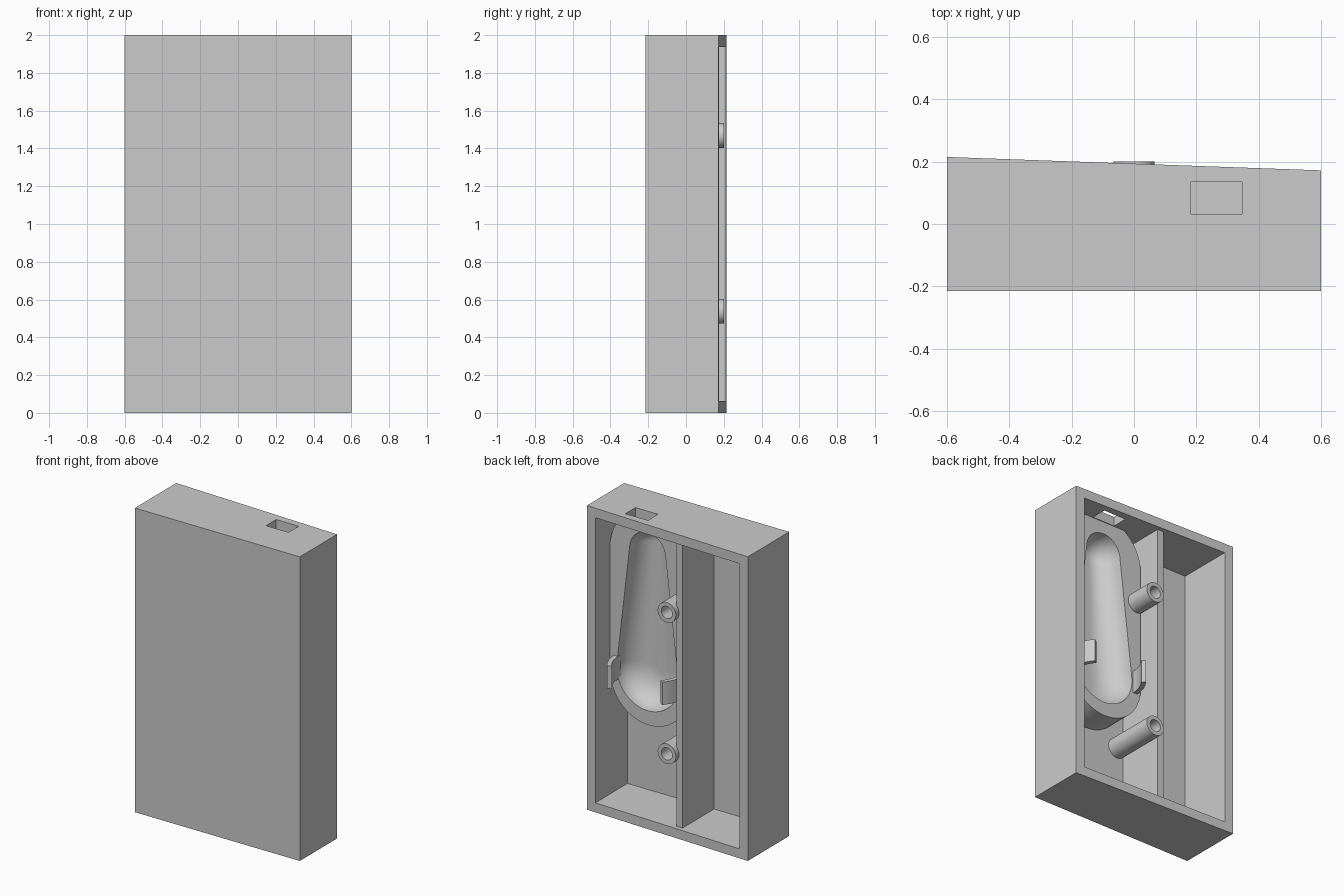
import bpy, bmesh
from math import sin, cos, pi, asin, radians

if "Cube" in bpy.data.objects:
    bpy.data.objects.remove(bpy.data.objects["Cube"], do_unlink=True)

grey = bpy.data.materials.new("plain_grey")
grey.use_nodes = True
grey.diffuse_color = (0.6, 0.6, 0.6, 1)
for node in grey.node_tree.nodes:
    if node.type == 'BSDF_PRINCIPLED':
        node.inputs["Base Color"].default_value = (0.6, 0.6, 0.6, 1)


def loft(name, rings):
    """Closed solid skinned through rings of equal point count, capped at both ends."""
    bm = bmesh.new()
    loops = [[bm.verts.new(p) for p in ring] for ring in rings]
    n = len(loops[0])
    for a, b in zip(loops, loops[1:]):
        for i in range(n):
            j = (i + 1) % n
            bm.faces.new((a[i], a[j], b[j], b[i]))
    bm.faces.new(loops[0][::-1])
    bm.faces.new(loops[-1])
    bmesh.ops.recalc_face_normals(bm, faces=bm.faces)
    mesh = bpy.data.meshes.new(name)
    bm.to_mesh(mesh)
    bm.free()
    mesh.materials.append(grey)
    obj = bpy.data.objects.new(name, mesh)
    bpy.context.collection.objects.link(obj)
    return obj


def in_y(profile, y):
    return [(x, y, z) for x, z in profile]


def in_z(profile, z):
    return [(x, y, z) for x, y in profile]


def box(name, x0, x1, y0, y1, z0, z1):
    rect = [(x0, y0), (x1, y0), (x1, y1), (x0, y1)]
    return loft(name, [in_z(rect, z0), in_z(rect, z1)])


def activate(obj):
    bpy.ops.object.select_all(action='DESELECT')
    obj.select_set(True)
    bpy.context.view_layer.objects.active = obj


def cut(obj, cutter):
    cutter.hide_render = True
    mod = obj.modifiers.new("cut", 'BOOLEAN')
    mod.operation = 'DIFFERENCE'
    mod.solver = 'EXACT'
    mod.object = cutter
    activate(obj)
    bpy.ops.object.modifier_apply(modifier=mod.name)
    bpy.data.objects.remove(cutter, do_unlink=True)


def smooth(obj):
    activate(obj)
    bpy.ops.object.shade_smooth_by_angle(angle=radians(35))


def capsule(cx, z_low, r_low, z_top, r_top, steps=24):
    """Outline round two circles, joined by their outer tangents."""
    tilt = asin((r_low - r_top) / (z_top - z_low))
    pts = []
    for zc, r, a0, a1 in ((z_top, r_top, tilt, pi - tilt),
                          (z_low, r_low, pi - tilt, 2 * pi + tilt)):
        for i in range(steps + 1):
            a = a0 + (a1 - a0) * i / steps
            pts.append((cx + r * cos(a), zc + r * sin(a)))
    return pts


def circle(cx, cz, r, n=40):
    return [(cx + r * cos(2 * pi * i / n), cz + r * sin(2 * pi * i / n)) for i in range(n)]


WALL, FLOOR, FACE, CX = 0.0625, -0.16, 0.025, 0.252

# Open case with a slanting back rim and a slot in the top wall
outline = [(-0.6, -0.215), (0.6, -0.215), (0.6, 0.172), (-0.6, 0.215)]
case = loft("case", [in_z(outline, 0), in_z(outline, 2)])
cut(case, box("case_cutter", -0.6 + WALL, 0.6 - WALL, FLOOR, 0.5, WALL, 2 - WALL))
cut(case, box("slot_cutter", 0.183, 0.347, 0.03, 0.135, 1.85, 2.1))

# Divider wall
box("divider", -0.092, -0.047, FLOOR - 0.01, 0.167, WALL - 0.01, 2 - WALL + 0.01)

# Cradle block with a rounded, tapering hollow
stadium = capsule(CX, 0.875, 0.283, 1.7, 0.283)
cradle = loft("cradle", [in_y(stadium, FLOOR - 0.01), in_y(stadium, FACE)])
rings = [in_y(capsule(CX + 0.01, 0.91, 0.225, 1.726, 0.13), 0.1)]
for i in range(13):
    t = i / 12 * pi / 2
    k = 1 - 0.85 * (1 - cos(t))
    rings.append(in_y(capsule(CX + 0.01, 0.91, 0.225 * k, 1.726, 0.13 * k), FACE - 0.155 * sin(t)))
cut(cradle, loft("hollow_cutter", rings))
smooth(cradle)

# Curved spring clips on both sides of the hollow
for side, name in ((1, "left_clip"), (-1, "right_clip")):
    arc = [radians(-8 + 46 * i / 10) for i in range(11)]
    strip = [(CX + side * 0.255 * cos(a), FACE + 0.24 * sin(a)) for a in arc]
    strip += [(CX + side * 0.225 * cos(a), FACE + 0.215 * sin(a)) for a in reversed(arc)]
    smooth(loft(name, [in_z(strip, 0.835), in_z(strip, 0.985)]))

# Hollow screw posts
for z, name in ((0.538, "lower_post"), (1.468, "upper_post")):
    post = loft(name, [in_y(circle(0, z, r), y) for r, y in
                       ((0.066, FLOOR - 0.01), (0.066, 0.2), (0.04, 0.2), (0.04, -0.1))])
    smooth(post)
